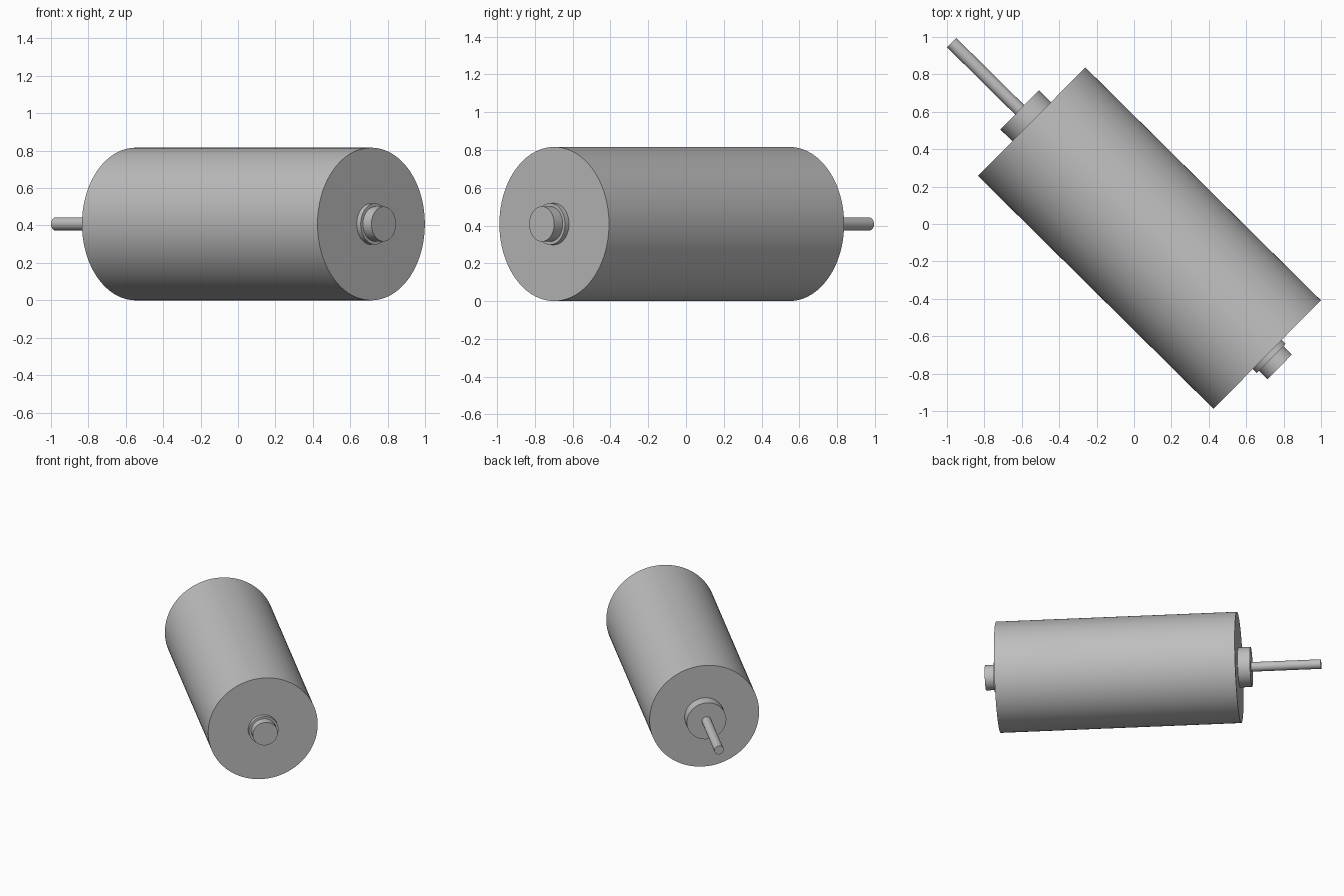
import bpy
import math
from mathutils import Vector

cube = bpy.data.objects.get("Cube")
if cube:
    bpy.data.objects.remove(cube, do_unlink=True)

# One plain metal grey
grey = bpy.data.materials.new("metal_grey")
grey.use_nodes = True
colour = (0.52, 0.52, 0.52, 1)
grey.diffuse_color = colour
grey.node_tree.nodes["Principled BSDF"].inputs["Base Color"].default_value = colour

RADIUS = 0.408
FRONT_END = Vector((0.712, -0.698, RADIUS))   # centre of the front end face
AXIS = Vector((0.711, -0.703, 0)).normalized()  # points out of the front end
LENGTH = 1.771


def turned_part(name, radius, start, end, sides=96):
    """Cylinder on the common axis; start and end are measured from the front end."""
    bpy.ops.mesh.primitive_cylinder_add(
        vertices=sides, radius=radius, depth=abs(end - start),
        location=FRONT_END + AXIS * (start + end) / 2,
        rotation=AXIS.to_track_quat('Z', 'Y').to_euler())
    part = bpy.context.object
    part.name = name
    part.data.materials.append(grey)
    bpy.ops.object.shade_smooth_by_angle(angle=math.radians(30))
    return part


# Drum, with collar and cap at the front, boss and shaft at the back
turned_part("drum_body", RADIUS, -LENGTH, 0, 128)
turned_part("front_collar", 0.11, -0.01, 0.03)
turned_part("front_cap", 0.093, 0.02, 0.094)
turned_part("back_boss", 0.147, -LENGTH - 0.09, -LENGTH + 0.01)
turned_part("back_shaft", 0.035, -LENGTH - 0.602, -LENGTH - 0.08, 48)
